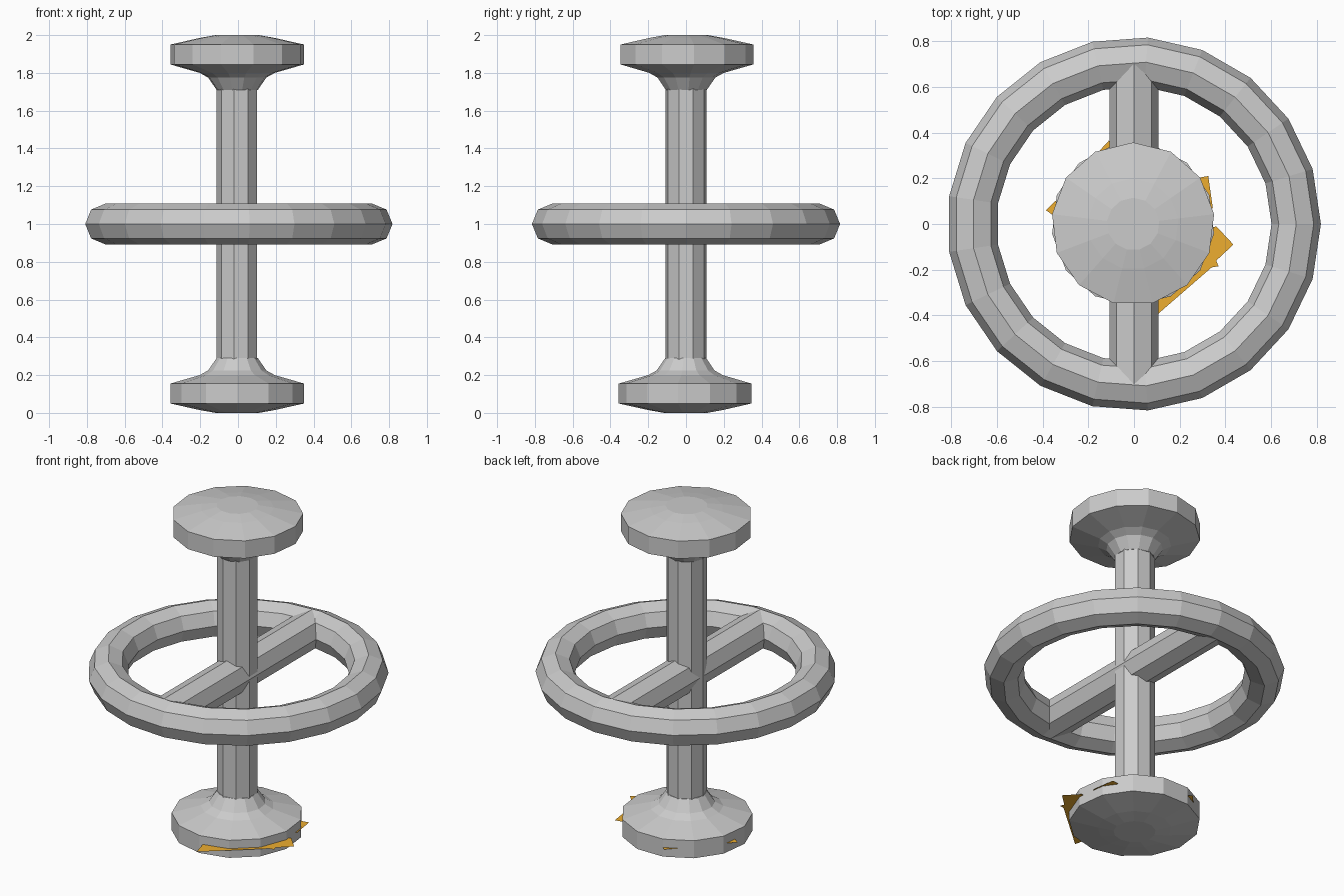
import bpy, bmesh
from math import cos, sin, pi, tau

if "Cube" in bpy.data.objects:
    bpy.data.objects.remove(bpy.data.objects["Cube"])


def make(name, verts, faces, mat=None):
    me = bpy.data.meshes.new(name)
    me.from_pydata(verts, [], faces)
    bm = bmesh.new()
    bm.from_mesh(me)
    bmesh.ops.recalc_face_normals(bm, faces=bm.faces)
    bm.to_mesh(me)
    bm.free()
    ob = bpy.data.objects.new(name, me)
    bpy.context.collection.objects.link(ob)
    if mat:
        me.materials.append(mat)
    return ob


def lathe(name, profile, n, start=0.0, cx=0.0):
    """Revolve (radius, z) points around z and cap both ends."""
    verts = [(cx + r * cos(start + tau * i / n), r * sin(start + tau * i / n), z)
             for r, z in profile for i in range(n)]
    rows = len(profile)
    faces = [(j * n + i, j * n + (i + 1) % n, (j + 1) * n + (i + 1) % n, (j + 1) * n + i)
             for j in range(rows - 1) for i in range(n)]
    faces += [tuple(range(n)), tuple(range((rows - 1) * n, rows * n))]
    return make(name, verts, faces)


# flared end discs, lower one is the upper one turned over
disc = [(0.11, 1.71), (0.155, 1.775), (0.20, 1.80), (0.357, 1.845),
        (0.357, 1.95), (0.20, 1.985), (0.115, 2.0)]
lathe("upper_disc", disc, 13, pi / 2, -0.004)
lathe("lower_disc", [(r, 2 - z) for r, z in disc], 13, -pi / 2, -0.004)

# upright column
lathe("column", [(0.111, 0.25), (0.111, 1.75)], 9, pi, -0.003)

# cross spoke running front to back
spoke = lathe("spoke", [(0.107, -0.7), (0.107, 0.7)], 8)
spoke.rotation_euler = (pi / 2, 0, 0)
spoke.location.z = 1.0

# wheel ring
bpy.ops.mesh.primitive_torus_add(major_segments=21, minor_segments=8,
                                 major_radius=0.71, minor_radius=0.108,
                                 location=(0, 0, 1.0))
bpy.context.object.name = "wheel_ring"
bpy.ops.object.shade_flat()

# jagged orange sheet cutting through the lower disc
orange = bpy.data.materials.new("orange")
orange.diffuse_color = (0.85, 0.42, 0.03, 1)
orange.use_nodes = True
orange.node_tree.nodes["Principled BSDF"].inputs["Base Color"].default_value = orange.diffuse_color
outline = [(0.04, -0.45), (0.34, -0.19), (0.37, -0.185), (0.36, -0.16), (0.435, -0.09),
           (0.36, -0.01), (0.25, -0.05), (0.345, 0.07), (0.325, 0.21), (0.1, 0.17),
           (-0.11, 0.365), (-0.17, 0.3), (-0.2, 0.15), (-0.345, 0.1), (-0.385, 0.06),
           (-0.3, 0.0), (0.0, -0.3)]
make("orange_sheet", [(x, y, 0.105) for x, y in outline], [tuple(range(len(outline)))], orange)
